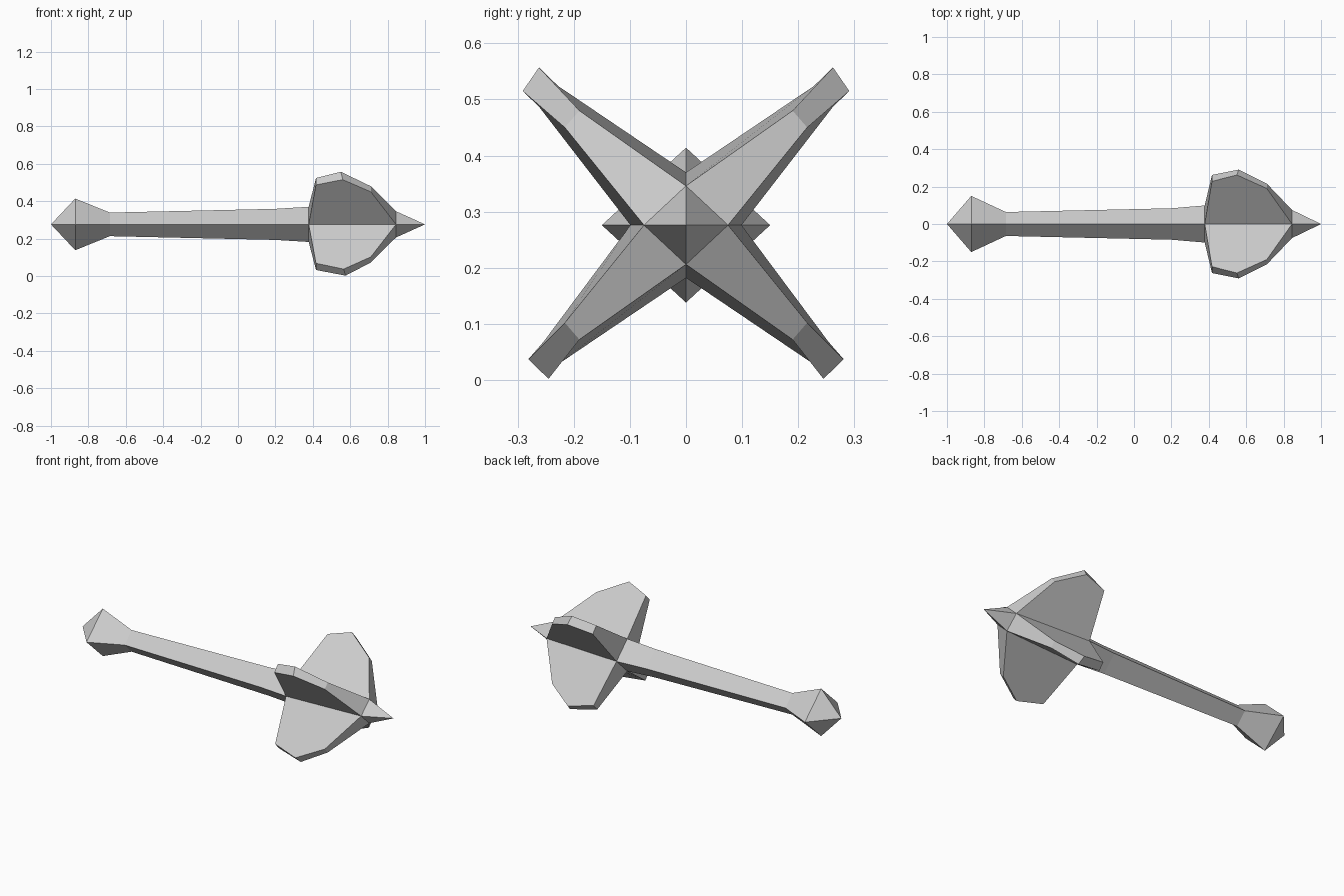
import bpy

if "Cube" in bpy.data.objects:
    bpy.data.objects.remove(bpy.data.objects["Cube"])

CZ = 0.276  # height of the mace axis

steel = bpy.data.materials.new("grey steel")
steel.diffuse_color = (0.6, 0.6, 0.6, 1)
steel.use_nodes = True
steel.node_tree.nodes["Principled BSDF"].inputs["Base Color"].default_value = steel.diffuse_color


def make(name, verts, faces):
    mesh = bpy.data.meshes.new(name)
    mesh.from_pydata(verts, [], faces)
    mesh.materials.append(steel)
    mesh.update()
    obj = bpy.data.objects.new(name, mesh)
    bpy.context.collection.objects.link(obj)
    return obj


def diamond_loft(name, stations, tip_start=None, tip_end=None):
    """Four-sided bar along x; stations are (x, half width y, half height z)."""
    verts, faces = [], []
    for x, ry, rz in stations:
        verts += [(x, ry, CZ), (x, 0, CZ + rz), (x, -ry, CZ), (x, 0, CZ - rz)]
    for s in range(len(stations) - 1):
        for k in range(4):
            a, b = s * 4 + k, s * 4 + (k + 1) % 4
            faces.append((a, b, b + 4, a + 4))
    last = (len(stations) - 1) * 4
    if tip_start is not None:
        verts.append((tip_start, 0, CZ))
        t = len(verts) - 1
        faces += [(t, (k + 1) % 4, k) for k in range(4)]
    if tip_end is not None:
        verts.append((tip_end, 0, CZ))
        t = len(verts) - 1
        faces += [(t, last + k, last + (k + 1) % 4) for k in range(4)]
    faces = [f[::-1] for f in faces]
    return make(name, verts, faces)


# Pommel, handle and spiked core
diamond_loft("pommel", [(-0.87, 0.15, 0.138), (-0.685, 0.064, 0.063)], tip_start=-1.0)
diamond_loft("handle", [(-0.685, 0.064, 0.063), (0.2, 0.084, 0.083), (0.378, 0.099, 0.094)])
diamond_loft("head_spike", [(0.378, 0.099, 0.094), (0.845, 0.075, 0.07)], tip_end=1.0)

# Blade outlines: (x, y, z above axis) for the edge near the vertical plane
# and the edge near the horizontal plane
UPPER = ([(0.378, 0, 0.094), (0.417, 0.228, 0.248), (0.55, 0.262, 0.281), (0.71, 0.19, 0.204), (0.845, 0, 0.07)],
         [(0.378, 0.099, 0), (0.417, 0.262, 0.211), (0.56, 0.291, 0.239), (0.71, 0.216, 0.174), (0.845, 0.075, 0)])
LOWER = ([(0.378, 0, 0.094), (0.417, 0.222, 0.244), (0.575, 0.245, 0.274), (0.71, 0.19, 0.204), (0.845, 0, 0.07)],
         [(0.378, 0.099, 0), (0.417, 0.254, 0.208), (0.565, 0.281, 0.239), (0.71, 0.216, 0.174), (0.845, 0.075, 0)])


def blade(name, outline, sy, sz):
    verts = [(x, y * sy, CZ + z * sz) for side in outline for x, y, z in side]
    faces = [(0, 1, 2, 3, 4), (9, 8, 7, 6, 5)]
    faces += [(i + 1, i, i + 5, i + 6) for i in range(4)]
    if sy * sz < 0:
        faces = [f[::-1] for f in faces]
    return make(name, verts, faces)


# Four flanges in a cross
for sy, label in ((1, "back"), (-1, "front")):
    blade("upper_blade_" + label, UPPER, sy, 1)
    blade("lower_blade_" + label, LOWER, sy, -1)
